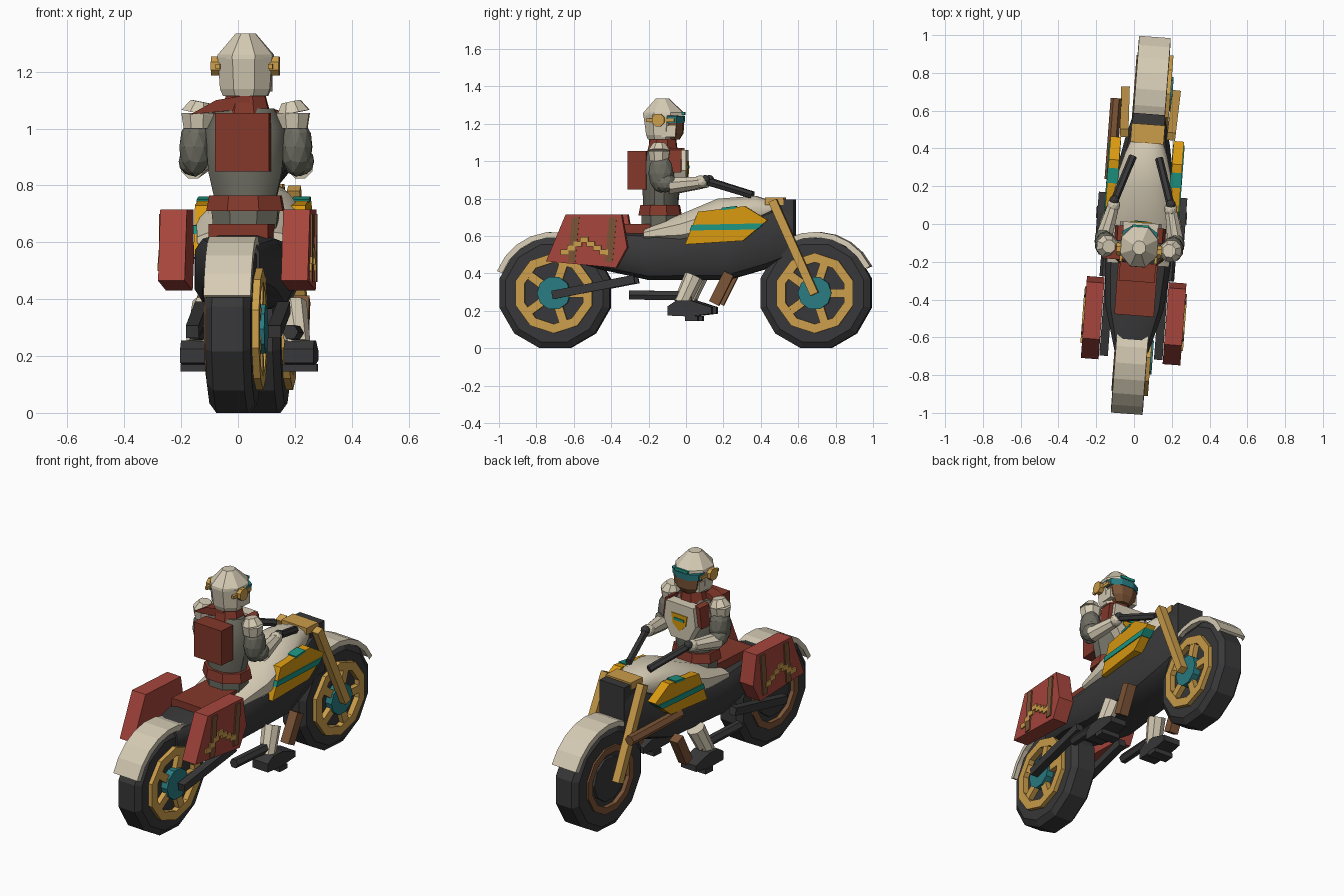
import bpy, bmesh, math
from mathutils import Matrix, Vector

default_cube = bpy.data.objects.get("Cube")
if default_cube:
    bpy.data.objects.remove(default_cube, do_unlink=True)

# The whole bike is turned slightly about the vertical axis
FRAME = Matrix.Translation((.037, .004, 0)) @ Matrix.Rotation(math.radians(-4.3), 4, 'Z')


def material(name, *color):
    mat = bpy.data.materials.new(name)
    mat.use_nodes = True
    mat.diffuse_color = (*color, 1)
    mat.node_tree.nodes["Principled BSDF"].inputs["Base Color"].default_value = (*color, 1)
    return mat


cream = material("cream", .67, .6, .46)
charcoal = material("charcoal", .04, .04, .042)
red = material("brick red", .38, .06, .045)
maroon = material("dark red", .23, .04, .024)
gold = material("dull gold", .6, .34, .07)
yellow = material("bright amber", .69, .32, .005)
teal = material("stripe teal", .012, .3, .22)
hub_teal = material("hub teal", .022, .2, .22)
brown = material("brown", .2, .09, .038)
grey = material("suit grey", .15, .15, .12)


def finish(name, bm, mat, smooth=False):
    bmesh.ops.recalc_face_normals(bm, faces=bm.faces)
    mesh = bpy.data.meshes.new(name)
    bm.to_mesh(mesh)
    bm.free()
    mesh.transform(FRAME)
    mesh.materials.append(mat)
    ob = bpy.data.objects.new(name, mesh)
    bpy.context.collection.objects.link(ob)
    if smooth:
        bpy.ops.object.select_all(action='DESELECT')
        ob.select_set(True)
        bpy.context.view_layer.objects.active = ob
        bpy.ops.object.shade_smooth_by_angle(angle=math.radians(35))
    return ob


def bridge(bm, loops, closed=False):
    pairs = list(zip(loops, loops[1:]))
    if closed:
        pairs.append((loops[-1], loops[0]))
    else:
        bm.faces.new(loops[0])
        bm.faces.new(loops[-1])
    for a, b in pairs:
        for i in range(len(a)):
            j = (i + 1) % len(a)
            bm.faces.new((a[i], a[j], b[j], b[i]))


def loft(name, mat, sections, axis='y', sides=8, power=1.0, smooth=False):
    """Each section is (position on axis, half width, low, high)."""
    bm, loops = bmesh.new(), []
    fit = math.cos(math.pi / sides) ** power
    for pos, half, low, high in sections:
        loop = []
        for i in range(sides):
            angle = math.tau * (i + .5) / sides
            c, s = (math.copysign(abs(f) ** power, f) / fit for f in (math.cos(angle), math.sin(angle)))
            other = (low + high) / 2 + (high - low) / 2 * s
            loop.append(bm.verts.new((half * c, pos, other) if axis == 'y' else (half * c, other, pos)))
        loops.append(loop)
    bridge(bm, loops)
    return finish(name, bm, mat, smooth)


def prism(name, mat, outline, start, end, axis='x'):
    bm = bmesh.new()
    loops = [[bm.verts.new((d, u, v) if axis == 'x' else (u, d, v)) for u, v in outline] for d in (start, end)]
    bridge(bm, loops)
    return finish(name, bm, mat)


def box(name, mat, xs, ys, zs):
    (a, b), (c, d) = ys, zs
    return prism(name, mat, [(a, c), (b, c), (b, d), (a, d)], *xs)


def rod(name, mat, start, end, r1, r2=None, sides=8):
    start, end = Vector(start), Vector(end)
    way = end - start
    turn = way.to_track_quat('Z', 'Y').to_matrix().to_4x4()
    spin = Matrix.Rotation(math.pi / sides, 4, 'Z')
    bm = bmesh.new()
    bmesh.ops.create_cone(bm, cap_ends=True, segments=sides, radius1=r1, radius2=r2 or r1, depth=way.length,
                          matrix=Matrix.Translation((start + end) / 2) @ turn @ spin)
    return finish(name, bm, mat)


def blob(name, mat, center, size):
    bm = bmesh.new()
    bmesh.ops.create_icosphere(bm, subdivisions=2, radius=1,
                               matrix=Matrix.Translation(center) @ Matrix.Diagonal((*size, 1)))
    return finish(name, bm, mat)


def ring(name, mat, y, z, profile, sides=12):
    """Turn a closed (x, radius) profile about an axle."""
    bm, loops = bmesh.new(), []
    for i in range(sides):
        angle = math.tau * (i + .5) / sides
        loops.append([bm.verts.new((x, y + r * math.cos(angle), z + r * math.sin(angle))) for x, r in profile])
    bridge(bm, loops, closed=True)
    return finish(name, bm, mat)


def fender(name, y, first, last):
    bm, loops, steps = bmesh.new(), [], 6
    section = [(-.085, .298), (-.083, .328), (.083, .328), (.085, .298), (.078, .31), (-.078, .31)]
    for i in range(steps + 1):
        angle = math.radians(first + (last - first) * i / steps)
        loops.append([bm.verts.new((x, y + r * math.cos(angle), AXLE + r * math.sin(angle))) for x, r in section])
    bridge(bm, loops)
    return finish(name, bm, cream)


# Wheels: tyre, dark core, showy spoked side and plain ring on the other side
AXLE = .295
for place, y in (("front", .694), ("rear", -.705)):
    ring(place + "_tyre", charcoal, y, AXLE,
         [(-.08, .2), (-.08, .27), (-.055, .305), (.055, .305), (.08, .27), (.08, .2)])
    rod(place + "_wheel_core", charcoal, (-.065, y, AXLE), (.072, y, AXLE), .21, sides=12)
    ring(place + "_rim", gold, y, AXLE, [(.065, .165), (.065, .215), (.105, .215), (.105, .165)], 10)
    ring(place + "_plain_rim", brown, y, AXLE, [(-.09, .16), (-.09, .2), (-.06, .2), (-.06, .16)])
    rod(place + "_hub", hub_teal, (-.05, y, AXLE), (.115, y, AXLE), .09, sides=10)
    rod(place + "_hub_cap", charcoal, (-.08, y, AXLE), (-.05, y, AXLE), .13, sides=10)
    for i in range(5):
        angle = math.tau * i / 5
        tip = Vector((0, math.cos(angle), math.sin(angle)))
        hub = Vector((.08, y, AXLE))
        rod(f"{place}_spoke_{i}", gold, hub + tip * .07, hub + tip * .18, .032, sides=4)
fender("front_fender", .694, 118, 26)
fender("rear_fender", -.705, 159, 66)

# Main body, tank, seat and head
loft("body", charcoal, [(-.68, .09, .47, .6), (-.45, .155, .42, .63), (-.2, .175, .365, .62), (.22, .16, .365, .66),
                        (.43, .12, .425, .74), (.57, .085, .48, .79)], sides=12, power=.6, smooth=True)
loft("tank", cream, [(-.22, .165, .575, .64), (-.02, .182, .55, .72), (.17, .165, .57, .8), (.37, .11, .65, .815),
                     (.46, .075, .7, .785)], sides=12, power=.8, smooth=True)
box("seat", maroon, (-.105, .105), (-.49, -.05), (.61, .665))
box("head_panel", charcoal, (-.085, .085), (.46, .58), (.49, .795))
box("fork_clamp", gold, (-.088, .088), (.425, .525), (.765, .805))
rod("exhaust", brown, (-.18, .65, .535), (-.18, .22, .545), .03, sides=6)

for word, s in (("left", 1), ("right", -1)):
    # Frame bars
    rod(word + "_fork", gold, (s * .125, .47, .79), (s * .135, .695, .29), .032, sides=4)
    rod(word + "_swing_arm", charcoal, (s * .145, -.71, .285), (s * .145, -.27, .37), .032, sides=4)
    rod(word + "_side_pipe", charcoal, (s * .17, -.295, .285), (s * .17, .04, .28), .028, sides=6)
    rod(word + "_strut", brown, (s * .17, .24, .4), (s * .17, .16, .24), .04, sides=4)
    box(word + "_foot_peg", charcoal, (s * .12, s * .24), (.01, .075), (.145, .172))
    rod(word + "_handlebar", charcoal, (s * .155, .09, .9), (s * .07, .35, .82), .021, sides=6)
    blob(word + "_grip", charcoal, (s * .15, .11, .9), (.027, .027, .027))

    # Tank panel with wrapped stripes
    prism(word + "_tank_panel", yellow,
          [(.005, .555), (.075, .73), (.325, .76), (.447, .685), (.315, .575)], s * .14, s * .195)
    prism(word + "_panel_stripe", teal, [(.03, .63), (.042, .66), (.428, .668), (.39, .635)], s * .138, s * .2)
    prism(word + "_panel_top_mark", teal, [(.2, .738), (.2, .751), (.28, .761), (.28, .748)], s * .138, s * .198)

    # Saddlebag with straps and stepped chevron trim
    prism(word + "_saddlebag", red,
          [(-.63, .715), (-.33, .715), (-.3, .54), (-.36, .43), (-.735, .465)], s * .17, s * .264)
    for end, y in (("rear", -.6), ("front", -.4)):
        prism(f"{word}_{end}_strap", brown,
              [(y - .018, .46), (y + .022, .46), (y + .044, .7), (y + .004, .7)], s * .262, s * .271)
    for i in range(-3, 4):
        y, z = -.53 + i * .035, .58 - abs(i) * .022
        box(f"{word}_bag_trim_{i + 3}", gold, (s * .263, s * .2725), (y - .022, y + .022), (z - .014, z + .014))

    # Rider limbs and pack straps
    rod(word + "_shoulder_pad", cream, (s * .168, -.135, 1), (s * .168, -.135, 1.055), .053, .062)
    rod(word + "_shoulder_cap", cream, (s * .168, -.135, 1.055), (s * .16, -.135, 1.095), .062, .036)
    blob(word + "_upper_arm", grey, (s * .178, -.125, .935), (.058, .068, .105))
    blob(word + "_elbow", grey, (s * .19, -.1, .885), (.05, .06, .052))
    rod(word + "_forearm", cream, (s * .19, -.085, .868), (s * .155, .07, .885), .047, .034)
    blob(word + "_hand", cream, (s * .152, .085, .89), (.035, .04, .035))
    prism(word + "_pack_strap", maroon,
          [(s * .09, 1.07), (s * .12, 1.06), (s * .135, .94), (s * .1, .96)], -.1, -.02, 'y')
    rod(word + "_shin", cream, (s * .15, .05, .385), (s * .175, -.015, .24), .052, .045)
    prism(word + "_boot", charcoal,
          [(-.085, .175), (-.085, .225), (-.04, .255), (.04, .255), (.15, .22), (.15, .185), (.03, .17)],
          s * .13, s * .235)

    # Helmet side fittings
    rod(word + "_ear_disc", gold, (s * .088, -.145, 1.22), (s * .12, -.145, 1.22), .036, sides=8)
    box(word + "_ear_band", gold, (s * .085, s * .1), (-.21, -.06), (1.21, 1.228))
    box(word + "_jaw_guard", cream, (s * .06, s * .088), (-.13, -.055), (1.13, 1.19))

# Rider torso
loft("pelvis", grey, [(.64, .11, -.24, -.04), (.74, .12, -.24, -.05)], 'z')
loft("torso", grey, [(.74, .105, -.23, -.05), (.85, .13, -.235, -.04), (1, .14, -.235, -.03), (1.07, .1, -.2, -.07)],
     'z', 12, smooth=True)
loft("belt", maroon, [(.71, .135, -.255, -.03), (.765, .125, -.245, -.04)], 'z')
box("backpack", maroon, (-.095, .095), (-.31, -.21), (.85, 1.055))
prism("chest_plate", cream, [(-.06, .855), (-.11, .95), (-.095, 1.06), (.095, 1.06), (.11, .95), (.06, .855)],
      -.06, .003, 'y')
prism("chest_badge", yellow, [(0, .9), (-.045, .94), (-.055, 1), (.055, 1), (.045, .94)], 0, .008, 'y')
box("badge_stripe", teal, (-.035, .035), (.004, .012), (.962, .977))

# Neck scarf and helmet
loft("scarf", maroon, [(1.05, .085, -.21, -.05), (1.13, .065, -.19, -.06)], 'z')
prism("scarf_tail", maroon, [(-.19, 1.05), (-.1, 1.1), (.02, 1.12), (.02, 1.07)], -.2, -.13, 'y')
loft("helmet_shell", cream, [(1.115, .078, -.205, -.07), (1.14, .088, -.215, -.06), (1.25, .095, -.23, -.045)], 'z')
loft("helmet_dome", cream, [(1.245, .098, -.232, -.016), (1.26, .096, -.23, -.018), (1.335, .034, -.165, -.095)], 'z')
loft("face", brown, [(1.115, .045, -.12, -.04), (1.15, .075, -.12, -.019), (1.21, .086, -.12, -.017)], 'z')
loft("visor", hub_teal, [(1.205, .09, -.13, -.014), (1.242, .093, -.13, -.012)], 'z')
box("brow_stripe", teal, (-.045, .045), (-.04, -.01), (1.246, 1.262))
